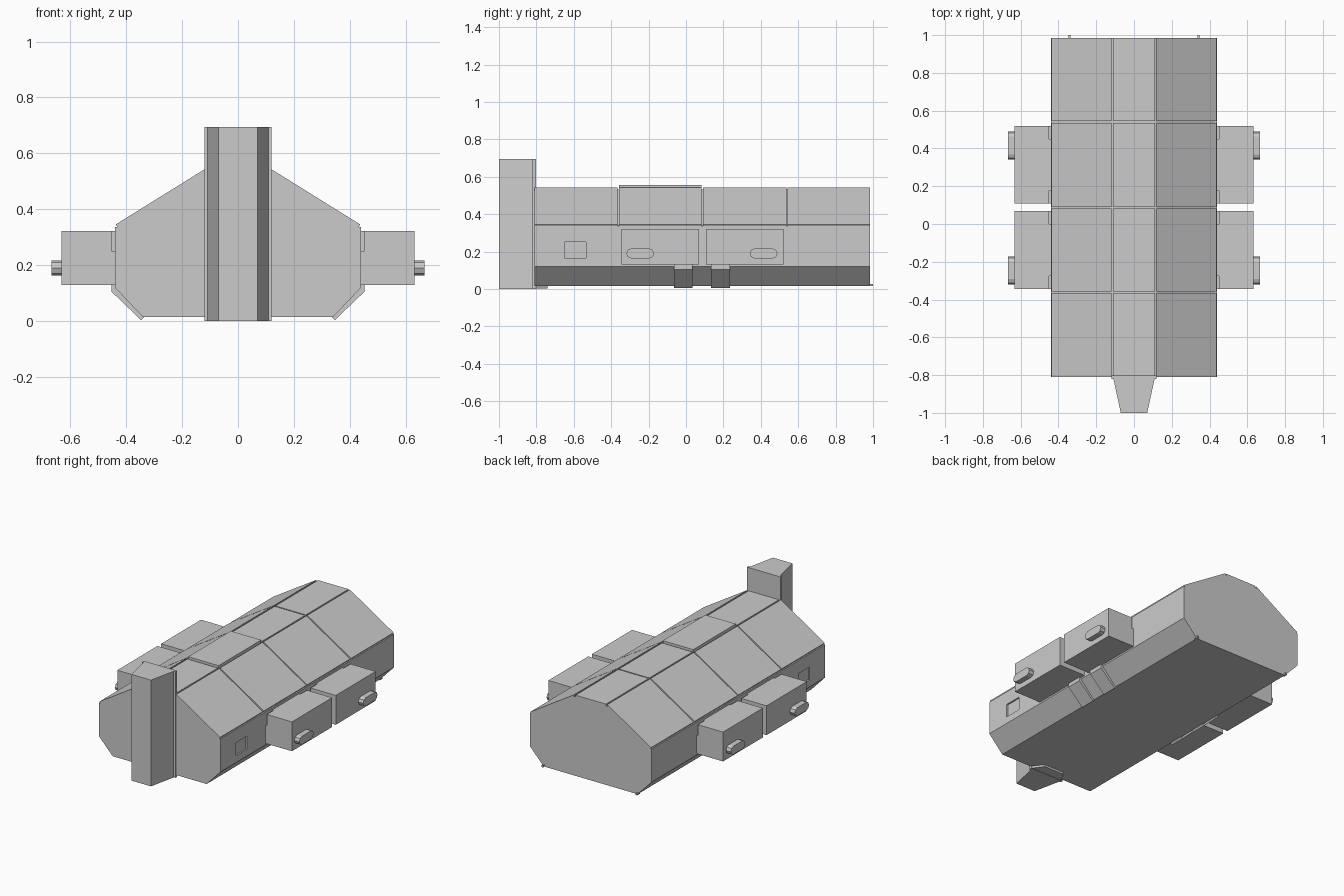
import bpy, bmesh, math
from mathutils import Vector

if "Cube" in bpy.data.objects:
    bpy.data.objects.remove(bpy.data.objects["Cube"])

AXES = {
    'x': lambda a, b, t: (t, a, b),   # profile in (y, z)
    'y': lambda a, b, t: (a, t, b),   # profile in (x, z)
    'z': lambda a, b, t: (a, b, t),   # profile in (x, y)
}


def prism(name, pts, axis, lo, hi, mirror=False):
    """Extrude a 2D profile along an axis, optionally mirrored across x = 0."""
    bm = bmesh.new()
    for s in ((1, -1) if mirror else (1,)):
        rings = []
        for t in (lo, hi):
            ring = []
            for a, b in pts:
                v = AXES[axis](a, b, t)
                ring.append(bm.verts.new((s * v[0], v[1], v[2])))
            rings.append(ring)
        bm.faces.new(rings[0])
        bm.faces.new(rings[1])
        n = len(pts)
        for i in range(n):
            j = (i + 1) % n
            bm.faces.new((rings[0][i], rings[0][j], rings[1][j], rings[1][i]))
    bmesh.ops.recalc_face_normals(bm, faces=bm.faces)
    me = bpy.data.meshes.new(name)
    bm.to_mesh(me)
    bm.free()
    ob = bpy.data.objects.new(name, me)
    bpy.context.collection.objects.link(ob)
    return ob


def box(name, x, y, z, mirror=False):
    pts = [(x[0], y[0]), (x[1], y[0]), (x[1], y[1]), (x[0], y[1])]
    return prism(name, pts, 'z', z[0], z[1], mirror)


FRONT, BACK = -0.81, 0.985

# Main hull, slightly lower than the roof panels so seams show as grooves
half = [(0.34, 0.015), (0.44, 0.12), (0.44, 0.336), (0.43, 0.336), (0.115, 0.532)]
hull = prism("hull", half + [(-x, z) for x, z in reversed(half)], 'y', FRONT, BACK)

# Shallow square hatches in the side walls
cutter = box("hatch_cutter", (0.43, 0.46), (-0.65, -0.535), (0.165, 0.25), True)
cutter.hide_render = True
cutter.hide_viewport = True
cut = hull.modifiers.new("hatches", 'BOOLEAN')
cut.object = cutter
cut.operation = 'DIFFERENCE'
cut.solver = 'EXACT'

# Roof panels in four bays: sloped sides and a flat ridge
seams = [FRONT, -0.362, 0.087, 0.54, BACK]
for i in range(4):
    y0 = seams[i] + (0.004 if i else 0)
    y1 = seams[i + 1] - (0.004 if i < 3 else 0)
    prism(f"roof_slope_{i}", [(0.428, 0.33), (0.437, 0.346), (0.12, 0.543), (0.12, 0.52)],
          'y', y0, y1, True)
    top = 0.555 if i == 1 else 0.543
    prism(f"roof_ridge_{i}", [(-0.11, 0.525), (0.11, 0.525), (0.11, top), (-0.11, top)],
          'y', y0, y1)

# Tapered front tower with a backing plate and a foot under the hull
prism("front_tower", [(-0.07, -1), (0.07, -1), (0.11, -0.815), (-0.11, -0.815)], 'z', 0, 0.695)
box("tower_backing", (-0.12, 0.12), (-0.82, -0.803), (0, 0.695))
prism("tower_foot", [(-0.12, -0.81), (0.12, -0.81), (0.07, -0.74), (-0.07, -0.74)], 'z', 0.002, 0.02)

# Side pods, with upper inner corners notched, and rounded lugs
for n, (y0, y1, lug) in enumerate([(-0.345, 0.07, -0.245), (0.108, 0.52, 0.415)]):
    box(f"side_pod_{n}", (0.45, 0.632), (y0, y1), (0.13, 0.322), True)
    d = 0.07
    prism(f"pod_mount_{n}", [(y0, 0.13), (y1, 0.13), (y1, 0.25), (y1 - d, 0.25), (y1 - d, 0.322),
                             (y0 + d, 0.322), (y0 + d, 0.25), (y0, 0.25)], 'x', 0.435, 0.452, True)
    stadium = []
    for side in (1, -1):
        for k in range(5):
            a = math.radians(-90 + 45 * k) + (0 if side > 0 else math.pi)
            stadium.append((lug + side * 0.047 + 0.027 * math.cos(a), 0.19 + 0.027 * math.sin(a)))
    prism(f"pod_lug_{n}", stadium, 'x', 0.63, 0.667, True)

# Straps wrapping the lower chamfers beneath the pods
strap = [(0.335, 0.015), (0.347, 0.004), (0.452, 0.105), (0.452, 0.132), (0.438, 0.132), (0.438, 0.118)]
for n, (y0, y1) in enumerate([(-0.065, 0.035), (0.135, 0.235)]):
    prism(f"chamfer_strap_{n}", strap, 'y', y0, y1, True)

# Small rear pins
box("rear_pin", (0.335, 0.347), (0.97, 1.0), (0.015, 0.027), True)
